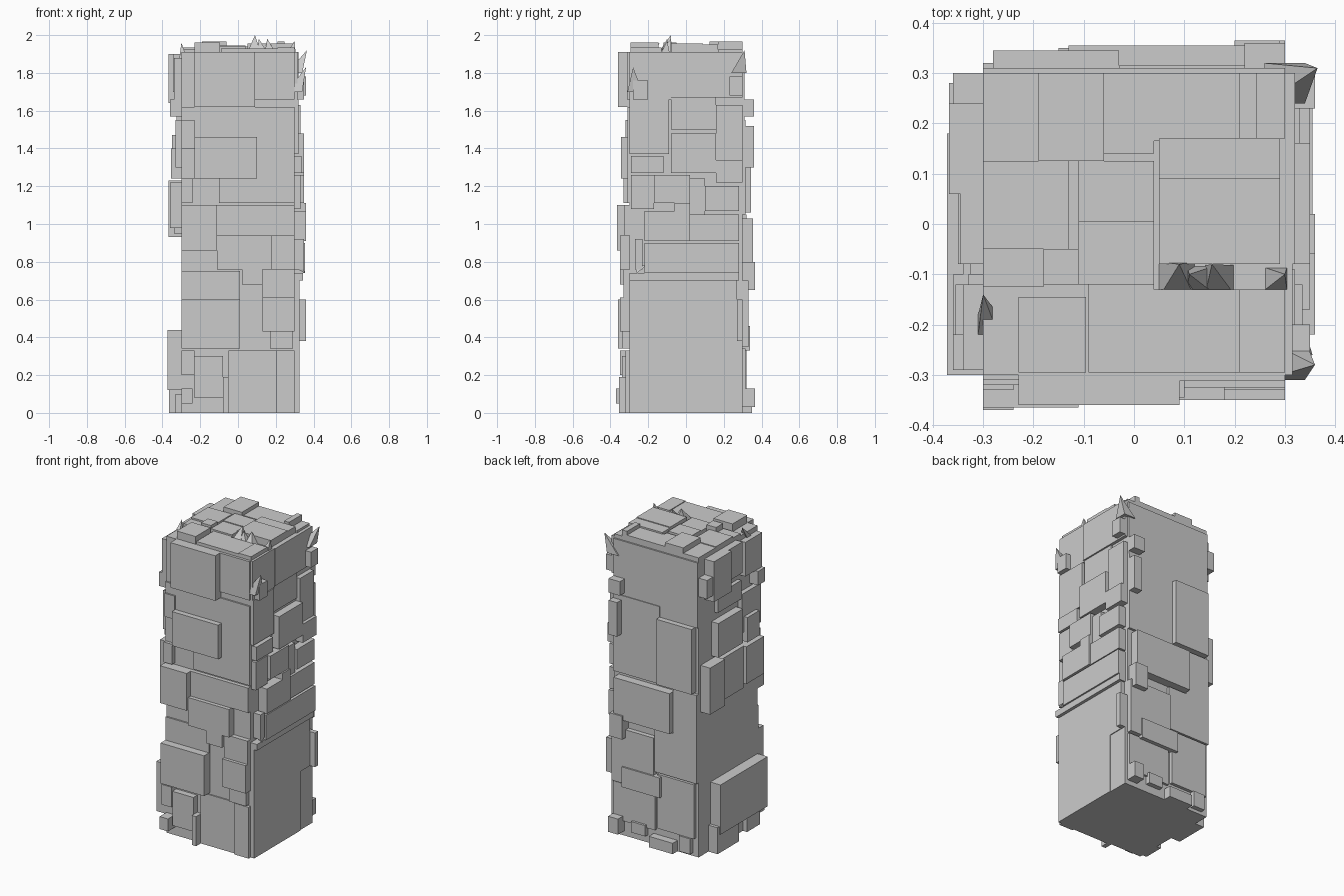
import bpy, bmesh
from mathutils import Vector

H = 1.91   # height of the core block
R = 0.30   # half width of the core block


def finish(name, bm):
    bmesh.ops.recalc_face_normals(bm, faces=bm.faces)
    mesh = bpy.data.meshes.new(name)
    bm.to_mesh(mesh)
    bm.free()
    obj = bpy.data.objects.new(name, mesh)
    bpy.context.collection.objects.link(obj)
    return obj


def add_box(bm, lo, hi):
    lo, hi = Vector(lo), Vector(hi)
    vs = bmesh.ops.create_cube(bm, size=1)["verts"]
    for v in vs:
        v.co = Vector([(lo[i] + hi[i]) / 2 + v.co[i] * abs(hi[i] - lo[i]) for i in range(3)])


def panels(name, items, axis, sign):
    """Slabs (u0, u1, v0, v1, depth) raised out of one face of the core."""
    bm = bmesh.new()
    for u0, u1, v0, v1, d in items:
        base = H if axis == 2 else sign * R
        a, b = base - sign * 0.02, base + sign * d
        if axis == 0:
            add_box(bm, (a, u0, v0), (b, u1, v1))
        elif axis == 1:
            add_box(bm, (u0, a, v0), (u1, b, v1))
        else:
            add_box(bm, (u0, v0, a), (u1, v1, b))
    return finish(name, bm)


# Central block
bm = bmesh.new()
add_box(bm, (-R, -R, 0), (R, R, H))
finish("tower_core", bm)

# Front slabs: x range, z range, depth
panels("front_panels", [
    (-.23, .09, 1.62, 1.91, .06), (.09, .30, 1.66, 1.91, .012),
    (-.30, .30, 1.24, 1.62, .010), (-.23, .10, 1.24, 1.46, .045),
    (-.30, -.23, 1.40, 1.55, .02), (-.30, -.24, 1.11, 1.24, .03),
    (-.10, .30, 1.11, 1.24, .01), (-.30, -.11, .86, 1.10, .065),
    (-.11, .30, .94, 1.10, .025), (-.11, .18, .76, .94, .05),
    (-.30, .01, .60, .75, .010), (-.30, .01, .34, .60, .06),
    (.02, .13, .68, .76, .05), (.13, .30, .61, .76, .03),
    (.13, .30, .43, .61, .05), (.17, .29, .34, .43, .035),
    (-.30, -.23, .20, .33, .05), (-.23, -.08, .08, .30, .04),
    (-.30, -.24, .05, .13, .07), (-.08, -.05, 0, .19, .055),
    (-.05, .20, 0, .33, .008), (.20, .30, 0, .33, .02),
], 1, -1)

# Right slabs: y range, z range, depth
panels("right_panels", [
    (-.30, -.08, 1.66, 1.91, .015), (-.08, .30, 1.67, 1.91, .02),
    (.23, .30, 1.68, 1.78, .06), (-.28, -.20, 1.66, 1.76, .05),
    (-.30, -.09, 1.37, 1.66, .02), (-.08, .16, 1.50, 1.67, .01),
    (.16, .30, 1.34, 1.63, .03), (-.08, .16, 1.27, 1.48, .05),
    (-.29, -.12, 1.27, 1.36, .035), (.16, .30, 1.22, 1.34, .05),
    (-.29, -.17, 1.08, 1.26, .03), (-.17, .02, 1.11, 1.26, .05),
    (.02, .10, 1.05, 1.24, .035), (.10, .28, 1.07, 1.20, .05),
    (-.06, .02, 1.03, 1.11, .06), (-.22, .02, .91, 1.07, .06),
    (.02, .28, .91, 1.05, .05), (-.22, .28, .74, .90, .055),
    (-.27, -.23, .76, .92, .05), (-.30, .28, .70, .74, .045),
    (-.30, .27, .38, .70, .025), (.27, .30, .38, .60, .06),
    (-.30, .17, 0, .38, .025), (.17, .30, 0, .38, .02),
], 0, 1)

# Back slabs: x range, z range, depth
panels("back_panels", [
    (-.30, .30, 1.48, 1.90, .01), (.22, .30, 1.57, 1.66, .06),
    (.24, .30, 1.30, 1.52, .06),
    (-.28, -.03, 1.06, 1.48, .045), (-.03, .30, 1.05, 1.55, .015),
    (-.13, .27, .77, 1.03, .055), (-.30, -.13, .76, 1.05, .02),
    (.20, .29, .65, .80, .065), (-.30, 0, .48, .76, .02),
    (0, .30, .35, .70, .03), (-.05, .22, .33, .46, .04),
    (-.28, -.02, .12, .47, .02), (0, .30, .10, .34, .015),
    (.23, .30, .03, .13, .065), (-.15, .02, 0, .07, .05),
    (.06, .16, .05, .12, .03), (-.26, -.18, .02, .12, .03),
], 1, 1)

# Left slabs: y range, z range, depth
panels("left_panels", [
    (.06, .24, 1.64, 1.90, .068), (-.08, .06, 1.70, 1.90, .045),
    (-.29, -.12, 1.66, 1.88, .04), (.24, .30, 1.68, 1.80, .06),
    (-.29, -.22, 1.57, 1.66, .06), (-.10, .14, 1.52, 1.64, .025),
    (-.08, .17, 1.25, 1.47, .05), (-.29, -.10, 1.30, 1.55, .03),
    (-.24, -.12, 1.24, 1.40, .055), (.13, .28, .93, 1.23, .068),
    (-.10, .13, .95, 1.22, .04), (-.28, -.10, .98, 1.22, .06),
    (-.30, .18, .12, .44, .072), (-.02, .20, 0, .17, .065),
    (-.28, -.15, 0, .10, .03),
], 0, -1)

# Top slabs: x range, y range, height
panels("top_panels", [
    (.05, .29, -.08, .09, .045), (.05, .29, .09, .17, .04),
    (-.19, -.06, .125, .30, .055), (-.06, .21, .165, .30, .03),
    (-.06, .04, .14, .165, .03), (.21, .245, .17, .30, .055),
    (.245, .30, .17, .30, .015), (-.30, -.19, .125, .30, .02),
    (-.30, -.13, -.05, .125, .025), (-.11, .04, .005, .125, .035),
    (-.11, .04, -.12, .005, .03), (-.18, -.11, -.12, -.05, .05),
    (-.30, -.18, -.125, -.05, .015), (-.23, -.095, -.295, -.145, .05),
    (-.09, .04, -.295, -.12, .02), (.04, .21, -.295, -.13, .02),
    (.21, .30, -.295, -.13, .025),
], 2, 1)

# Jagged shards: base centre, half size, tip
shards = [
    ((.085, -.11, 1.91), .035, (.09, -.08, 2.0)),
    ((.13, -.11, 1.91), .025, (.11, -.10, 1.98)),
    ((.17, -.11, 1.91), .028, (.155, -.08, 1.98)),
    ((.28, -.11, 1.90), .025, (.30, -.10, 1.97)),
    ((-.29, -.20, 1.88), .02, (-.30, -.14, 1.96)),
    ((.30, .28, 1.80), .04, (.365, .31, 1.92)),
    ((.30, -.27, 1.70), .04, (.36, -.28, 1.83)),
    ((.31, -.24, .78), .03, (.355, -.26, .74)),
]
bm = bmesh.new()
for c, s, tip in shards:
    ring = [bm.verts.new(Vector(c) + Vector((x * s, y * s, 0)))
            for x, y in ((-1, -1), (1, -1), (1, 1), (-1, 1))]
    top = bm.verts.new(tip)
    bm.faces.new(ring)
    for i in range(4):
        bm.faces.new((ring[i], ring[(i + 1) % 4], top))
finish("jagged_shards", bm)
